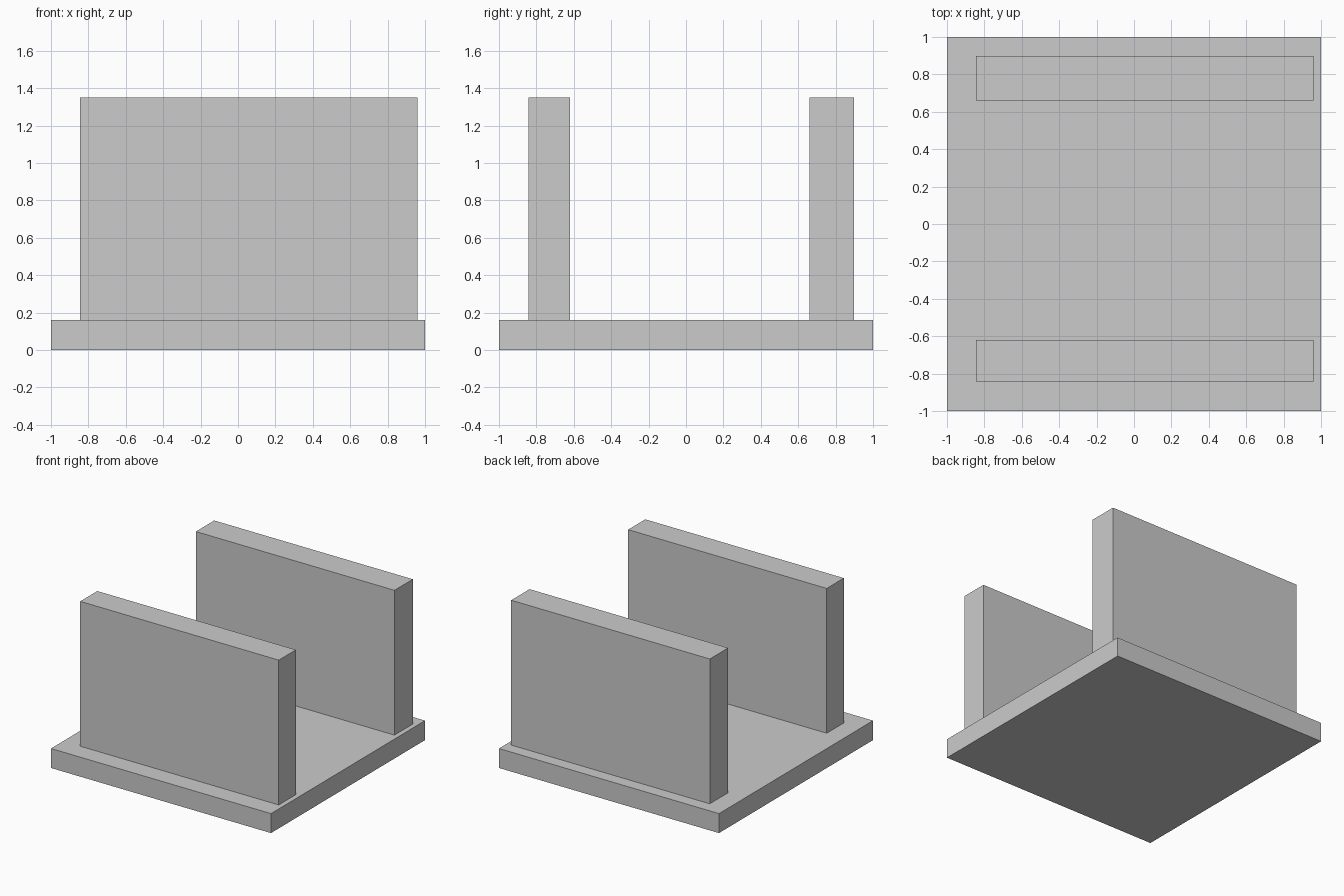
import bpy

if "Cube" in bpy.data.objects:
    bpy.data.objects.remove(bpy.data.objects["Cube"])


def box(name, lo, hi):
    """Axis-aligned box between two corners."""
    centre = [(a + b) / 2 for a, b in zip(lo, hi)]
    size = [b - a for a, b in zip(lo, hi)]
    bpy.ops.mesh.primitive_cube_add(size=1, location=centre)
    obj = bpy.context.object
    obj.name = obj.data.name = name
    obj.scale = size
    bpy.ops.object.transform_apply(location=False, rotation=False, scale=True)
    return obj


BASE_TOP = 0.16
WALL_TOP = 1.35

# Square base slab
box("base_slab", (-1, -1, 0), (1, 1, BASE_TOP))

# Two upright walls standing on the slab, slightly different in thickness
for name, y0, y1 in (("front_wall", -0.842, -0.62), ("back_wall", 0.66, 0.898)):
    box(name, (-0.845, y0, BASE_TOP), (0.96, y1, WALL_TOP))
